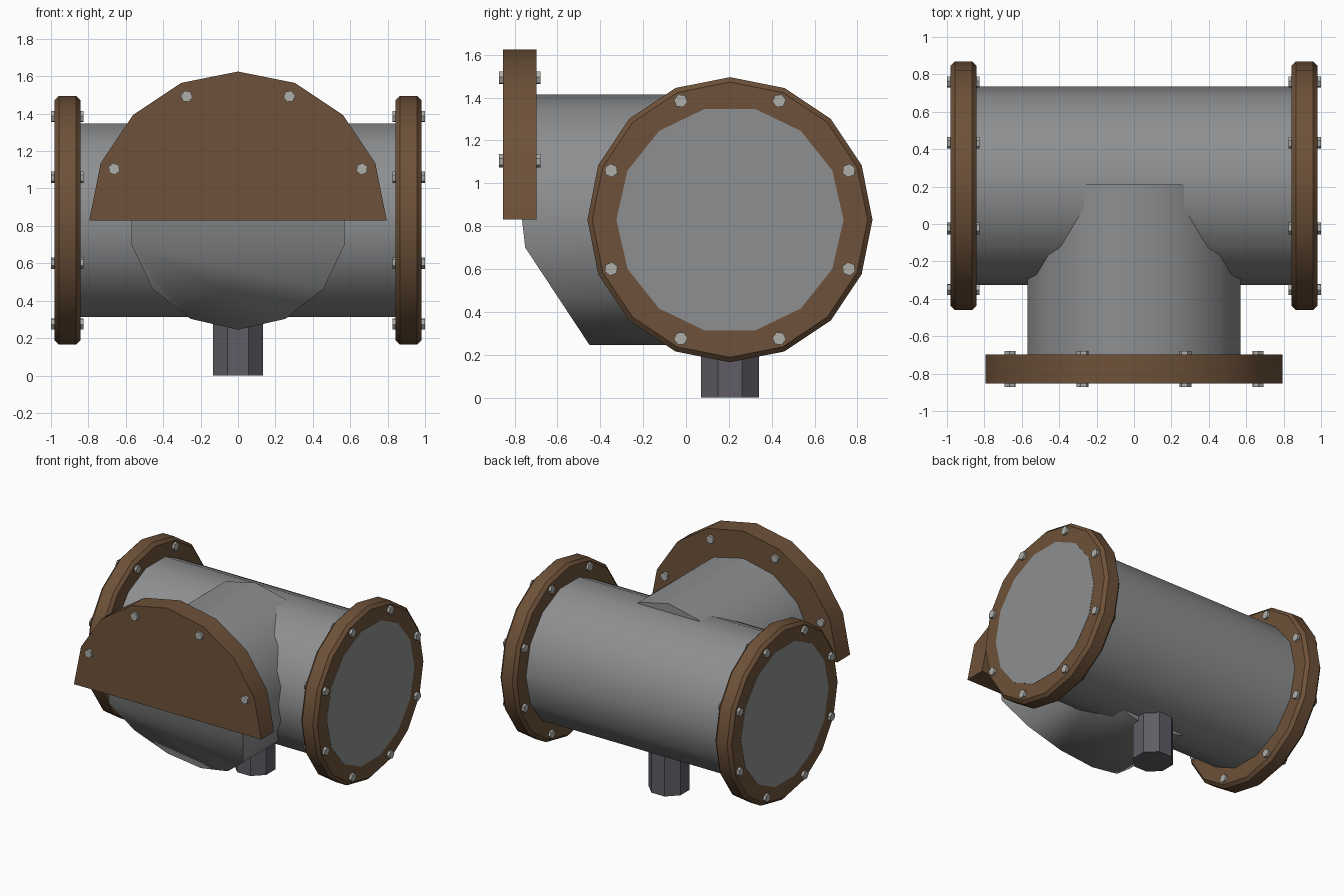
import bpy, bmesh, math
from mathutils import Vector

if "Cube" in bpy.data.objects:
    bpy.data.objects.remove(bpy.data.objects["Cube"])


def material(name, rgb):
    m = bpy.data.materials.new(name)
    m.diffuse_color = (*rgb, 1)
    m.use_nodes = True
    m.node_tree.nodes["Principled BSDF"].inputs["Base Color"].default_value = m.diffuse_color
    return m


GREY = material("pipe grey", (0.27, 0.275, 0.28))
BROWN = material("rust brown", (0.155, 0.083, 0.041))
DARK = material("drain dark grey", (0.115, 0.11, 0.13))
STEEL = material("bolt steel", (0.42, 0.42, 0.40))

AXIS_Y, AXIS_Z = 0.205, 0.83   # run pipe centre line


def turned(name, axis, centre, rings, sides, mat, phase=0.0, arc=None, smooth=30):
    """Rings of (position along axis, radius) joined into a capped solid.
    phase turns the ring; arc, if given, makes an open segment closed by a flat face."""
    bm = bmesh.new()
    count = sides if arc is None else round(sides * arc / math.tau) + 1
    loops = []
    for t, r in rings:
        loop = []
        for i in range(count):
            a = phase + math.tau * i / sides
            u, v = r * math.cos(a), r * math.sin(a)
            p = {"x": (t, u, v), "y": (u, t, v), "z": (u, v, t)}[axis]
            loop.append(bm.verts.new(Vector(p) + Vector(centre)))
        loops.append(loop)
    for a, b in zip(loops, loops[1:]):
        for i in range(count):
            j = (i + 1) % count
            bm.faces.new((a[i], a[j], b[j], b[i]))
    bm.faces.new(loops[0])
    bm.faces.new(loops[-1])
    bmesh.ops.recalc_face_normals(bm, faces=bm.faces)
    me = bpy.data.meshes.new(name)
    bm.to_mesh(me)
    bm.free()
    me.materials.append(mat)
    ob = bpy.data.objects.new(name, me)
    bpy.context.collection.objects.link(ob)
    if smooth:
        bpy.ops.object.select_all(action='DESELECT')
        ob.select_set(True)
        bpy.context.view_layer.objects.active = ob
        bpy.ops.object.shade_smooth_by_angle(angle=math.radians(smooth))
    return ob


# Run pipe, its end caps just proud of the flanges
turned("run_pipe", "x", (0, AXIS_Y, AXIS_Z), [(-0.982, 0.53), (0.982, 0.53)], 14, GREY)

# End flanges with chamfered rims and a ring of eight bolts
for side, label in ((-1, "left"), (1, "right")):
    rings = [(0.843, 0.642), (0.866, 0.665), (0.957, 0.665), (0.98, 0.642)]
    turned(label + "_flange", "x", (0, AXIS_Y, AXIS_Z),
           [(side * t, r) for t, r in rings], 16, BROWN)
    for i in range(8):
        a = math.radians(22.5 + 45 * i)
        turned(f"{label}_bolt_{i + 1}", "x",
               (0, AXIS_Y + 0.6 * math.cos(a), AXIS_Z + 0.6 * math.sin(a)),
               [(side * 0.825, 0.032), (side * 1.0, 0.032)], 6, STEEL, phase=a, smooth=0)

# Branch pipe: mouth slants back under the half flange
branch = turned("branch_pipe", "y", (0, 0, AXIS_Z), [(-0.78, 0.585), (0.21, 0.585)],
                14, GREY, phase=math.pi / 2, smooth=0)
for v in branch.data.vertices:
    if v.co.y < 0 and v.co.z < AXIS_Z:
        v.co.y = -0.75 + 0.66 * (0.70 - v.co.z)
# split the mouth where the slant begins
bm = bmesh.new()
bm.from_mesh(branch.data)
bm.verts.ensure_lookup_table()
mouth = [f for f in bm.faces if len(f.verts) == 14 and f.calc_center_median().y < 0]
corners = [v for v in mouth[0].verts if abs(v.co.z - 0.70) < 0.02]
knees = [v for v in mouth[0].verts if abs(v.co.z - 0.96) < 0.02]
bmesh.ops.connect_verts(bm, verts=corners)
bmesh.ops.connect_verts(bm, verts=knees)
bmesh.ops.recalc_face_normals(bm, faces=bm.faces)
bm.to_mesh(branch.data)
bm.free()
bpy.ops.object.select_all(action='DESELECT')
branch.select_set(True)
bpy.context.view_layer.objects.active = branch
bpy.ops.object.shade_smooth_by_angle(angle=math.radians(60))

# Half flange on the branch, with four bolts
turned("half_flange", "y", (0, 0, AXIS_Z), [(-0.853, 0.795), (-0.697, 0.795)],
       16, BROWN, arc=math.pi)
for i in range(4):
    a = math.radians(22.5 + 45 * i)
    turned(f"half_flange_bolt_{i + 1}", "y",
           (0.717 * math.cos(a), 0, AXIS_Z + 0.717 * math.sin(a)),
           [(-0.872, 0.032), (-0.678, 0.032)], 6, STEEL, phase=a, smooth=0)

# Octagonal drain stub
turned("drain_stub", "z", (0, AXIS_Y, 0), [(0, 0.146), (0.45, 0.146)], 8, DARK,
       phase=math.pi / 8, smooth=0)
